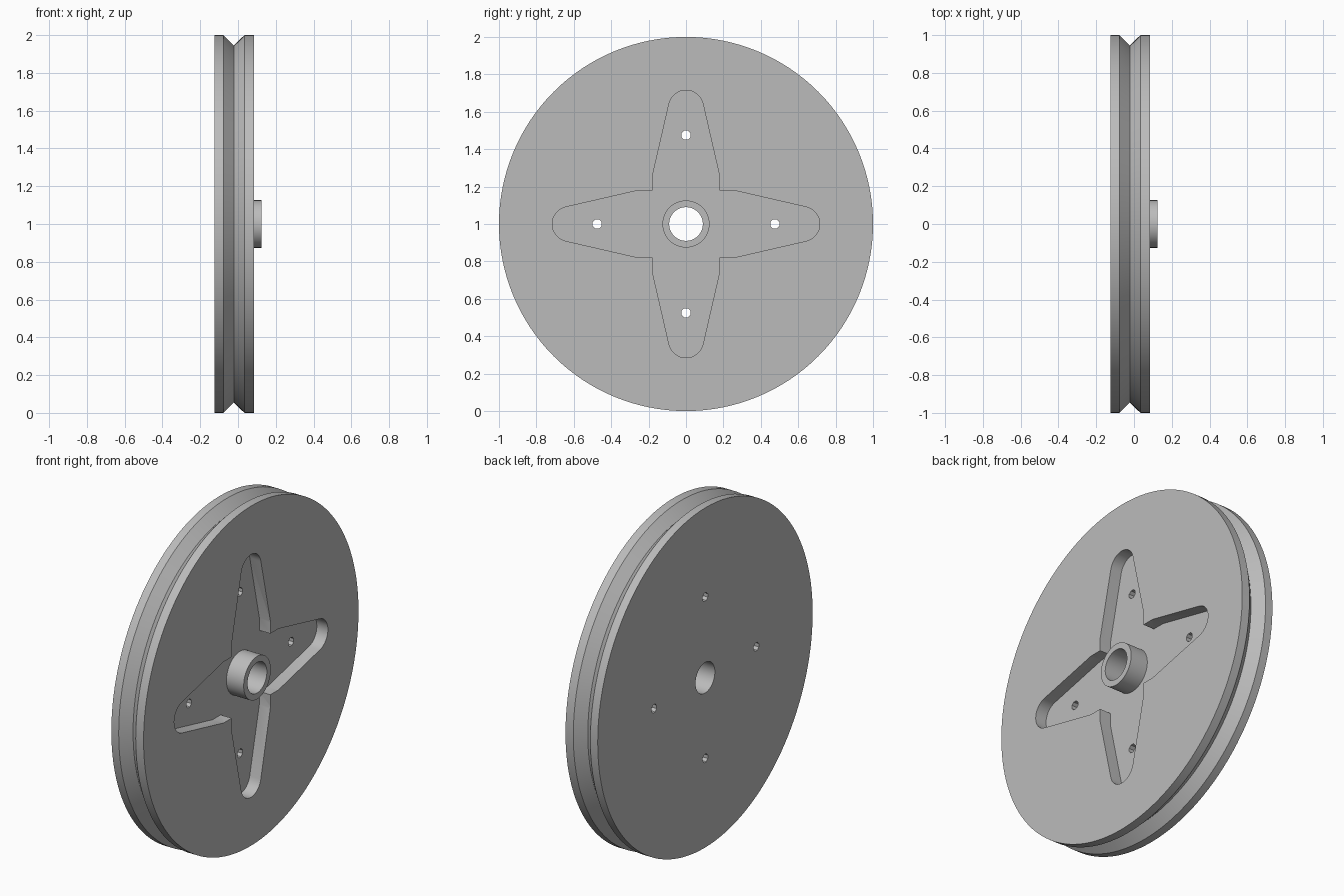
import bpy
import bmesh
from math import sin, cos, pi, radians
from mathutils import Vector

FLOOR, FACE, BACK, HUB_END = 0.013, 0.085, -0.125, 0.125
BORE_R, HUB_R, HOLE_R, HOLE_AT = 0.09, 0.126, 0.026, 0.475
CENTER_Z = 1.0

if "Cube" in bpy.data.objects:
    bpy.data.objects.remove(bpy.data.objects["Cube"])

grey = bpy.data.materials.new("plain grey")
grey.use_nodes = True
grey.diffuse_color = (0.5, 0.5, 0.5, 1)
grey.node_tree.nodes["Principled BSDF"].inputs["Base Color"].default_value = (0.5, 0.5, 0.5, 1)


def finish(name, bm):
    bmesh.ops.recalc_face_normals(bm, faces=bm.faces)
    mesh = bpy.data.meshes.new(name)
    bm.to_mesh(mesh)
    bm.free()
    mesh.materials.append(grey)
    obj = bpy.data.objects.new(name, mesh)
    obj.location.z = CENTER_Z
    bpy.context.collection.objects.link(obj)
    return obj


def lathe(name, profile, segments):
    """Spin a closed (x, radius) profile around the x axis."""
    bm = bmesh.new()
    rings = []
    for i in range(segments):
        a = 2 * pi * i / segments
        rings.append([bm.verts.new((x, r * cos(a), r * sin(a))) for x, r in profile])
    n = len(profile)
    for i in range(segments):
        here, there = rings[i], rings[(i + 1) % segments]
        for j in range(n):
            k = (j + 1) % n
            bm.faces.new((here[j], here[k], there[k], there[j]))
    return finish(name, bm)


def prism(bm, outline, x0, x1):
    """Extrude a (y, z) outline along x."""
    face = bm.faces.new([bm.verts.new((x0, y, z)) for y, z in outline])
    out = bmesh.ops.extrude_face_region(bm, geom=[face])
    verts = [v for v in out["geom"] if isinstance(v, bmesh.types.BMVert)]
    bmesh.ops.translate(bm, verts=verts, vec=Vector((x1 - x0, 0, 0)))


def turned(points, quarter):
    c, s = round(cos(quarter * pi / 2)), round(sin(quarter * pi / 2))
    return [(y * c - z * s, y * s + z * c) for y, z in points]


def activate(obj):
    bpy.ops.object.select_all(action="DESELECT")
    obj.select_set(True)
    bpy.context.view_layer.objects.active = obj


def cut(obj, cutter):
    cutter.hide_render = True
    mod = obj.modifiers.new("cut", "BOOLEAN")
    mod.operation = "DIFFERENCE"
    mod.solver = "EXACT"
    mod.object = cutter
    activate(obj)
    bpy.ops.object.modifier_apply(modifier=mod.name)
    bpy.data.objects.remove(cutter)


# Grooved wheel with a central bore
wheel = lathe("pulley_wheel", [
    (BACK, BORE_R), (BACK, 1), (-0.077, 1), (-0.022, 0.945),
    (0.034, 1), (FACE, 1), (FACE, BORE_R)], 128)

# Four-armed star recess: one rounded arm, turned four times
tip_r, tip_z, half = 0.093, 0.622, 0.18
arm = [(half, half), (half, 0.255)]
for i in range(17):
    a = radians(13 + 154 * i / 16)
    arm.append((tip_r * cos(a), tip_z + tip_r * sin(a)))
arm.append((-half, 0.255))
star = [p for q in range(4) for p in turned(arm, q)]
bm = bmesh.new()
prism(bm, star, FLOOR, 0.3)
cut(wheel, finish("recess_cutter", bm))

# Four small through holes, one in each arm
hole = [(HOLE_R * cos(2 * pi * i / 8 + pi / 8), HOLE_AT + HOLE_R * sin(2 * pi * i / 8 + pi / 8))
        for i in range(8)]
bm = bmesh.new()
for q in range(4):
    prism(bm, turned(hole, q), -0.3, 0.3)
cut(wheel, finish("hole_cutter", bm))

# Raised hub tube around the bore
hub = lathe("hub", [(FLOOR, BORE_R), (FLOOR, HUB_R), (HUB_END, HUB_R), (HUB_END, BORE_R)], 64)

for part in (wheel, hub):
    activate(part)
    bpy.ops.object.shade_smooth_by_angle(angle=radians(30))
